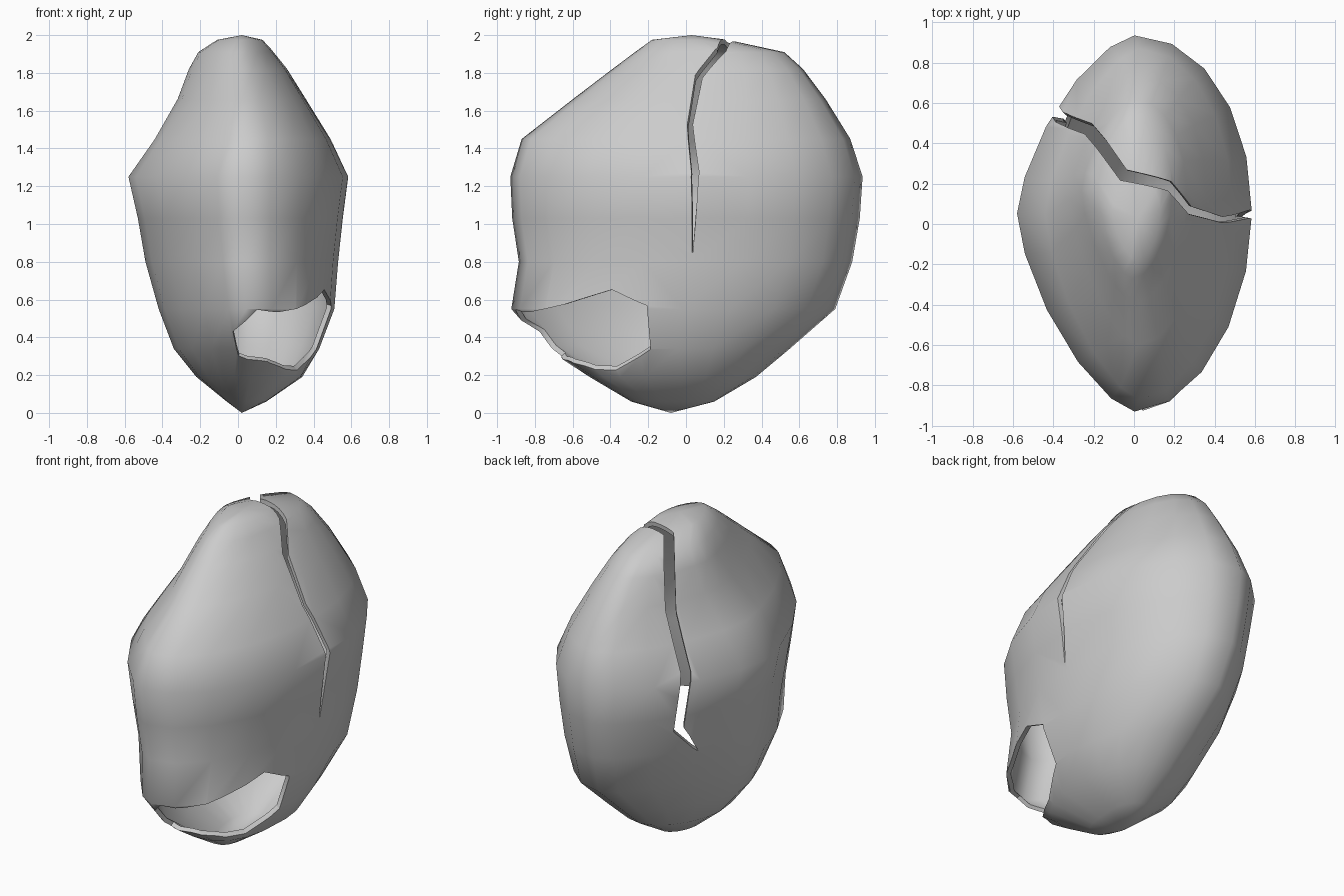
import bpy, bmesh, math
from mathutils import Vector

if "Cube" in bpy.data.objects:
    bpy.data.objects.remove(bpy.data.objects["Cube"])


def make_object(name, bm):
    bmesh.ops.recalc_face_normals(bm, faces=bm.faces)
    me = bpy.data.meshes.new(name)
    bm.to_mesh(me)
    bm.free()
    ob = bpy.data.objects.new(name, me)
    bpy.context.collection.objects.link(ob)
    return ob


def bridge(bm, a, b):
    n = len(a)
    for i in range(n):
        bm.faces.new((a[i], a[(i + 1) % n], b[(i + 1) % n], b[i]))


def fan(bm, ring, co):
    v = bm.verts.new(co)
    for i in range(len(ring)):
        bm.faces.new((ring[i], ring[(i + 1) % len(ring)], v))


# Egg shell: lopsided rings given as z, left, right, front, back
LEVELS = [(.06, -.06, .15, -.29, .15), (.19, -.22, .34, -.51, .37),
          (.34, -.34, .43, -.74, .55), (.55, -.42, .51, -.925, .79),
          (.8, -.49, .53, -.885, .88), (1.03, -.53, .555, -.92, .92),
          (1.25, -.58, .585, -.93, .935), (1.45, -.44, .49, -.87, .87),
          (1.66, -.32, .36, -.6, .74), (1.82, -.26, .26, -.39, .62),
          (1.91, -.21, .19, -.27, .52), (1.975, -.11, .13, -.18, .22)]
SEG = 20
bm = bmesh.new()
rings = []
for z, l, r, f, b in LEVELS:
    cx, cy = (l + r) / 2, (f + b) / 2
    ring = []
    for i in range(SEG):
        a = 2 * math.pi * i / SEG
        c, s = math.cos(a), math.sin(a)
        # roundness of each quarter: pointed left flank, fuller right flank
        if c < 0:
            e = (1.45 if s < 0 else 1.5) if z > .3 else 1.8
        else:
            e = (1.9 if z > .3 else 2.7) if s < 0 else 2.05
        p = 2 / e
        x = math.copysign(abs(c) ** p, c) * (r - l) / 2
        y = math.copysign(abs(s) ** p, s) * (b - f) / 2
        ring.append(bm.verts.new((cx + x, cy + y + .05 * (1 - abs(s)), z)))
    rings.append(ring)
for a, b in zip(rings, rings[1:]):
    bridge(bm, a, b)
fan(bm, rings[0], (.02, -.08, 0))
fan(bm, rings[-1], (.02, .03, 2))
shell = make_object("egg_shell", bm)
mod = shell.modifiers.new("thickness", 'SOLIDIFY')
mod.thickness, mod.offset = .026, -1

# Crack cutter: wedge strip following the break over the top
CRACK = [(.55, .03, .84, .002), (.57, .05, 1.27, .02), (.44, .02, 1.53, .014),
         (.27, .07, 1.76, .02), (.18, .19, 1.95, .025), (-.05, .24, 1.94, .03),
         (-.15, .38, 1.83, .03), (-.24, .49, 1.65, .03), (-.37, .53, 1.3, .03),
         (-.38, .6, .92, .03), (-.5, .5, .66, .002)]
centre = Vector((.02, .15, 1.1))
pts = [Vector(c[:3]) for c in CRACK]
bm = bmesh.new()
prev = first = None
for i, p in enumerate(pts):
    tangent = pts[min(i + 1, len(pts) - 1)] - pts[max(i - 1, 0)]
    radial = p - centre
    side = tangent.cross(radial).normalized() * CRACK[i][3]
    quad = [bm.verts.new(centre + radial * k + side * s)
            for k, s in ((.72, -1), (1.25, -1), (1.25, 1), (.72, 1))]
    if prev:
        bridge(bm, prev, quad)
    first = first or quad
    prev = quad
bm.faces.new(first)
bm.faces.new(prev)
crack = make_object("crack_cutter", bm)

# Hole cutter: broken-out patch at the lower front right
HOLE = [(.1, -.91, .545), (.22, -.82, .535), (.34, -.62, .58), (.52, -.43, .645),
        (.52, -.21, .56), (.44, -.19, .31), (.33, -.39, .19), (.16, -.62, .26),
        (0, -.7, .27), (-.03, -.8, .42)]
centre = Vector((.05, -.15, .7))
bm = bmesh.new()
loops = []
for k in (.65, 1.3):
    loop = [bm.verts.new(centre + (Vector(p) - centre) * k) for p in HOLE]
    loops.append(loop)
    fan(bm, loop, sum((v.co for v in loop), Vector()) / len(loop)
        + (Vector((.25, -.6, .35)) - centre) * (.5 if k > 1 else 0))
bridge(bm, *loops)
hole = make_object("hole_cutter", bm)

# Break the shell
for cutter in (crack, hole):
    m = shell.modifiers.new("cut", 'BOOLEAN')
    m.operation, m.solver, m.object = 'DIFFERENCE', 'EXACT', cutter
bpy.context.view_layer.objects.active = shell
shell.select_set(True)
for m in list(shell.modifiers):
    bpy.ops.object.modifier_apply(modifier=m.name)
for cutter in (crack, hole):
    bpy.data.objects.remove(cutter)

# The lining faces outward like the shell, so the inside reads dark
bm = bmesh.new()
bm.from_mesh(shell.data)
axis = Vector((.02, 0, 1))
for face in bm.faces:
    out = (face.calc_center_median() - axis).normalized()
    if face.normal.dot(out) < -.4:
        face.normal_flip()
bm.to_mesh(shell.data)
bm.free()
bpy.ops.object.shade_smooth_by_angle(angle=math.radians(60))
